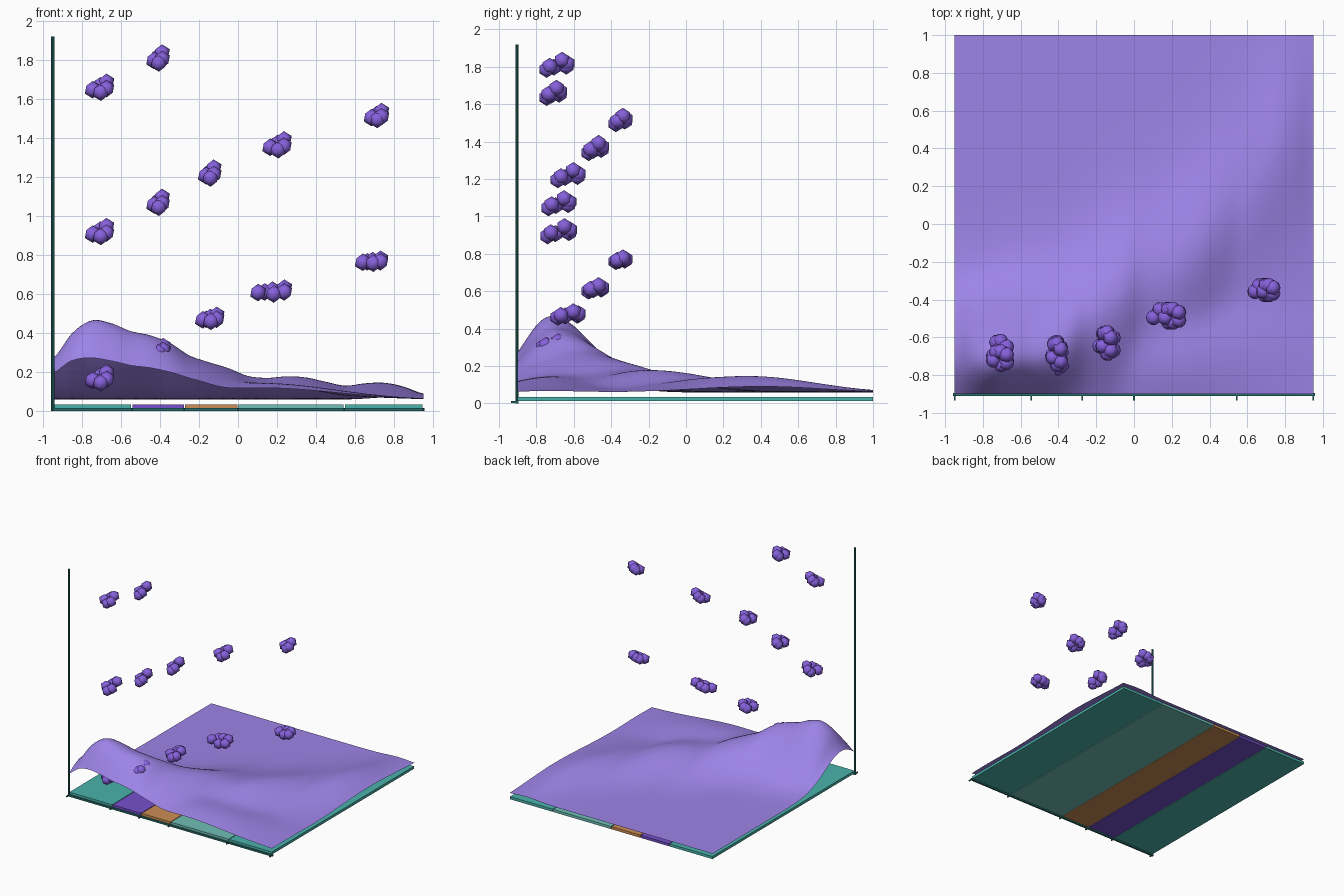
import bpy, bmesh, math
from mathutils import Vector, Matrix

if "Cube" in bpy.data.objects:
    bpy.data.objects.remove(bpy.data.objects["Cube"])


def material(name, rgb):
    m = bpy.data.materials.new(name)
    m.diffuse_color = (*rgb, 1)
    m.use_nodes = True
    m.node_tree.nodes["Principled BSDF"].inputs["Base Color"].default_value = m.diffuse_color
    return m


TEAL = material("teal", (0.07, 0.45, 0.41))
PALE = material("pale_teal", (0.16, 0.52, 0.47))
ORANGE = material("orange", (0.60, 0.27, 0.09))
PURPLE = material("purple", (0.18, 0.08, 0.60))
ORB = material("orb_violet", (0.24, 0.12, 0.72))
LILAC = material("lilac", (0.34, 0.23, 0.80))
DARK = material("dark_teal", (0.02, 0.16, 0.15))


def finish(name, bm, mat, smooth=False):
    me = bpy.data.meshes.new(name)
    bm.to_mesh(me)
    bm.free()
    for p in me.polygons:
        p.use_smooth = smooth
    me.materials.append(mat)
    ob = bpy.data.objects.new(name, me)
    bpy.context.collection.objects.link(ob)
    return ob


def box(name, lo, hi, mat):
    lo, hi = Vector(lo), Vector(hi)
    bm = bmesh.new()
    bmesh.ops.create_cube(bm, size=1, matrix=Matrix.Translation((lo + hi) / 2)
                          @ Matrix.Diagonal((*(hi - lo), 1)))
    return finish(name, bm, mat)


# Floor strips with a tick at every boundary
edges = [-0.95, -0.545, -0.275, 0.0, 0.545, 0.95]
for i, mat in enumerate([TEAL, PURPLE, ORANGE, PALE, TEAL]):
    box(f"floor_strip_{i + 1}", (edges[i] + 0.003, -0.9, 0.012),
        (edges[i + 1] - 0.003, 1.0, 0.034), mat)
for i, x in enumerate(edges):
    box(f"tick_{i + 1}", (x - 0.004, -0.935, 0.003), (x + 0.004, -0.895, 0.013), DARK)

# Axis rail and upright pole
box("front_rail", (-0.957, -0.91, 0), (0.957, -0.895, 0.015), DARK)
bm = bmesh.new()
bmesh.ops.create_cone(bm, cap_ends=True, segments=8, radius1=0.008, radius2=0.008,
                      depth=1.92, matrix=Matrix.Translation((-0.95, -0.903, 0.96)))
finish("upright_pole", bm, DARK)


def curve(vals, x):
    """Smooth curve through values spaced evenly over x = -0.95..0.95."""
    n = len(vals) - 1
    t = (x + 0.95) / 1.9 * n
    i = max(0, min(n - 1, int(t)))
    t -= i
    a, b, c, d = (vals[max(0, min(n, i + k))] for k in (-1, 0, 1, 2))
    return b + 0.5 * t * (c - a + t * (2*a - 5*b + 4*c - d + t * (3*(b - c) + d - a)))


# Landscape sheet: a crest line falling away to the front and the back
crest = [.27, .40, .465, .45, .41, .388, .35, .285, .25, .22,
         .18, .17, .178, .172, .15, .13, .142, .145, .125, .09]
crest_y = [-.72, -.72, -.70, -.66, -.52, -.36, -.24, -.10, .12, .36, .40]
front_w = [.19, .16, .17, .20, .30, .29, .26, .28, .30, .35, .35]
back_w = [.22, .22, .24, .25, .28, .28, .28, .30, .33, .33, .33]


def height(x, y):
    dy = y - curve(crest_y, x)
    w = curve(front_w if dy < 0 else back_w, x)
    ridge = (curve(crest, x) - 0.058) * math.exp(-0.5 * (dy / w) ** 2)
    swell = 0.085 * math.exp(-0.5 * (((x - 0.12) / 0.38) ** 2 + ((y + 0.72) / 0.22) ** 2))
    return 0.058 + (ridge ** 3 + swell ** 3) ** (1 / 3)


N = 80
bm = bmesh.new()
bmesh.ops.create_grid(bm, x_segments=N, y_segments=N, size=0.95)
for v in bm.verts:
    v.co.y += 0.05
    v.co.z = height(v.co.x, v.co.y)
finish("landscape_sheet", bm, LILAC, True)

# Orb clusters: centre and half extents
clusters = [
    (-.71, -.69, .17, .08, .10, .07), (-.71, -.68, .92, .08, .105, .07),
    (-.71, -.71, 1.66, .08, .08, .07), (-.41, -.71, .315, .07, .10, .06),
    (-.41, -.68, 1.07, .065, .10, .07), (-.41, -.69, 1.81, .065, .10, .07),
    (-.145, -.63, .475, .08, .10, .06), (-.145, -.63, 1.22, .065, .10, .07),
    (.17, -.485, .615, .112, .08, .06), (.20, -.485, 1.365, .08, .08, .07),
    (.685, -.35, .768, .09, .07, .055), (.71, -.35, 1.515, .07, .07, .065),
]
pattern = [(-1, -.3, -.5), (.1, 1, .3), (-.5, .9, -.3), (1, .5, 1), (1, -.7, -.3), (.2, -1, -1)]
R = 0.045
for k, (x, y, z, hx, hy, hz) in enumerate(clusters):
    bm = bmesh.new()
    for a, b, c in pattern:
        p = (x + a * (hx - R), y + b * (hy - R), z + c * (hz - R))
        bmesh.ops.create_icosphere(bm, subdivisions=1, radius=R,
                                   matrix=Matrix.Translation(p))
    finish(f"orb_cluster_{k + 1}", bm, ORB, True)
